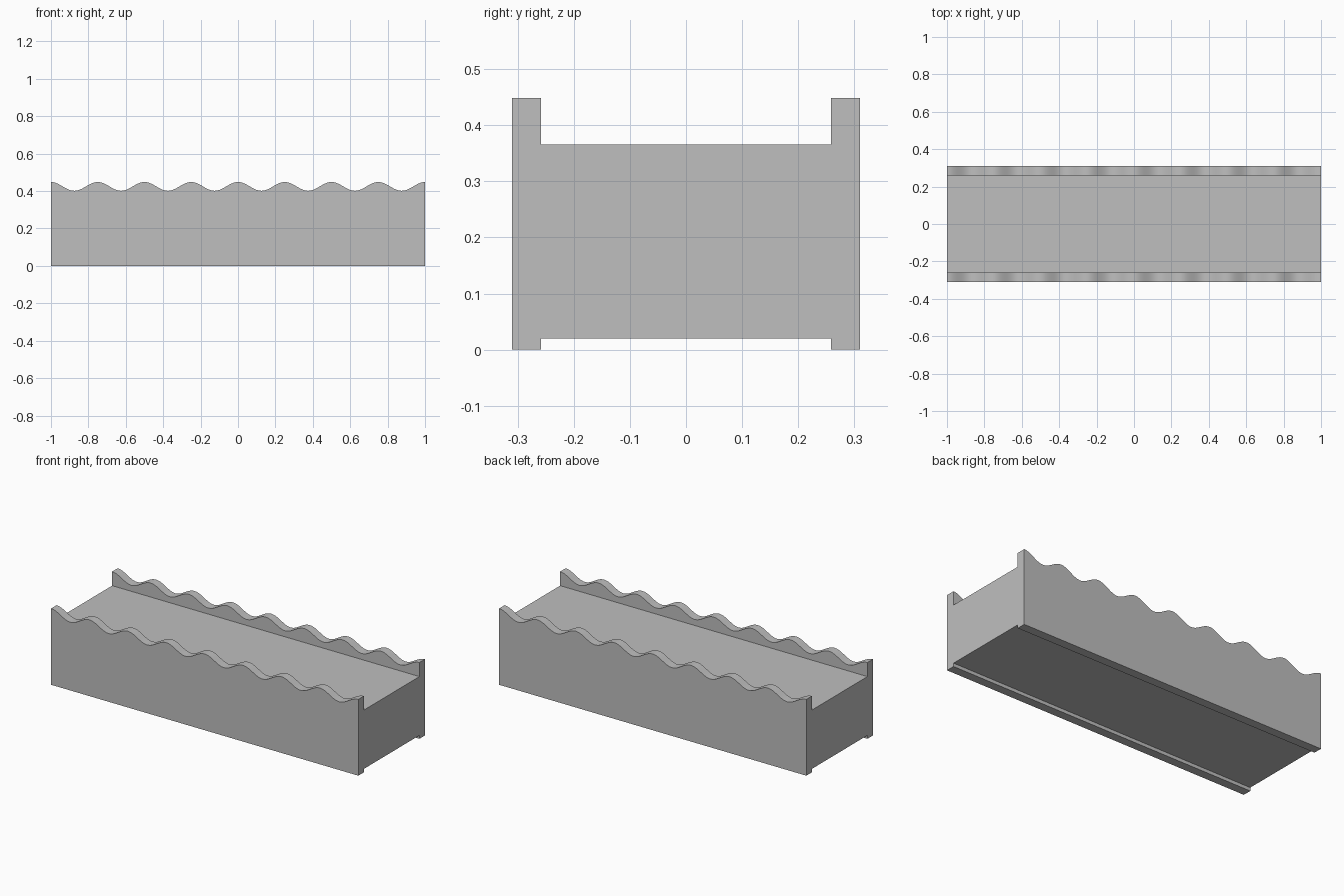
import bpy
import bmesh
import math

if "Cube" in bpy.data.objects:
    bpy.data.objects.remove(bpy.data.objects["Cube"], do_unlink=True)

HALF_X = 1.0
WALL_IN, WALL_OUT = 0.258, 0.31
CORE_LOW, CORE_HIGH = 0.02, 0.366
WAVE_MID, WAVE_AMP, WAVES = 0.425, 0.0235, 8
STEPS = WAVES * 20

grey = bpy.data.materials.new("light_grey")
grey.use_nodes = True
colour = (0.52, 0.52, 0.52, 1.0)
grey.diffuse_color = colour
grey.node_tree.nodes["Principled BSDF"].inputs["Base Color"].default_value = colour


def extrude_profile(name, profile, y0, y1):
    """Extrude an (x, z) outline from y0 to y1."""
    bm = bmesh.new()
    face = bm.faces.new([bm.verts.new((x, y0, z)) for x, z in profile])
    result = bmesh.ops.extrude_face_region(bm, geom=[face])
    moved = [v for v in result["geom"] if isinstance(v, bmesh.types.BMVert)]
    bmesh.ops.translate(bm, verts=moved, vec=(0, y1 - y0, 0))
    bmesh.ops.recalc_face_normals(bm, faces=bm.faces)
    mesh = bpy.data.meshes.new(name)
    bm.to_mesh(mesh)
    bm.free()
    mesh.materials.append(grey)
    obj = bpy.data.objects.new(name, mesh)
    bpy.context.collection.objects.link(obj)
    bpy.ops.object.select_all(action="DESELECT")
    obj.select_set(True)
    bpy.context.view_layer.objects.active = obj
    bpy.ops.object.shade_smooth_by_angle(angle=math.radians(30))
    return obj


# Solid block between the side walls
extrude_profile("centre_block",
                [(-HALF_X, CORE_LOW), (HALF_X, CORE_LOW),
                 (HALF_X, CORE_HIGH), (-HALF_X, CORE_HIGH)],
                -WALL_IN, WALL_IN)

# Side walls with a wavy top edge, crests at both ends
wall = [(-HALF_X, 0.0), (HALF_X, 0.0)]
for i in range(STEPS + 1):
    t = i / STEPS
    wall.append((HALF_X - 2 * HALF_X * t,
                 WAVE_MID + WAVE_AMP * math.cos(2 * math.pi * WAVES * t)))
for name, side in (("front_wall", -1), ("back_wall", 1)):
    extrude_profile(name, wall, side * WALL_IN, side * WALL_OUT)
